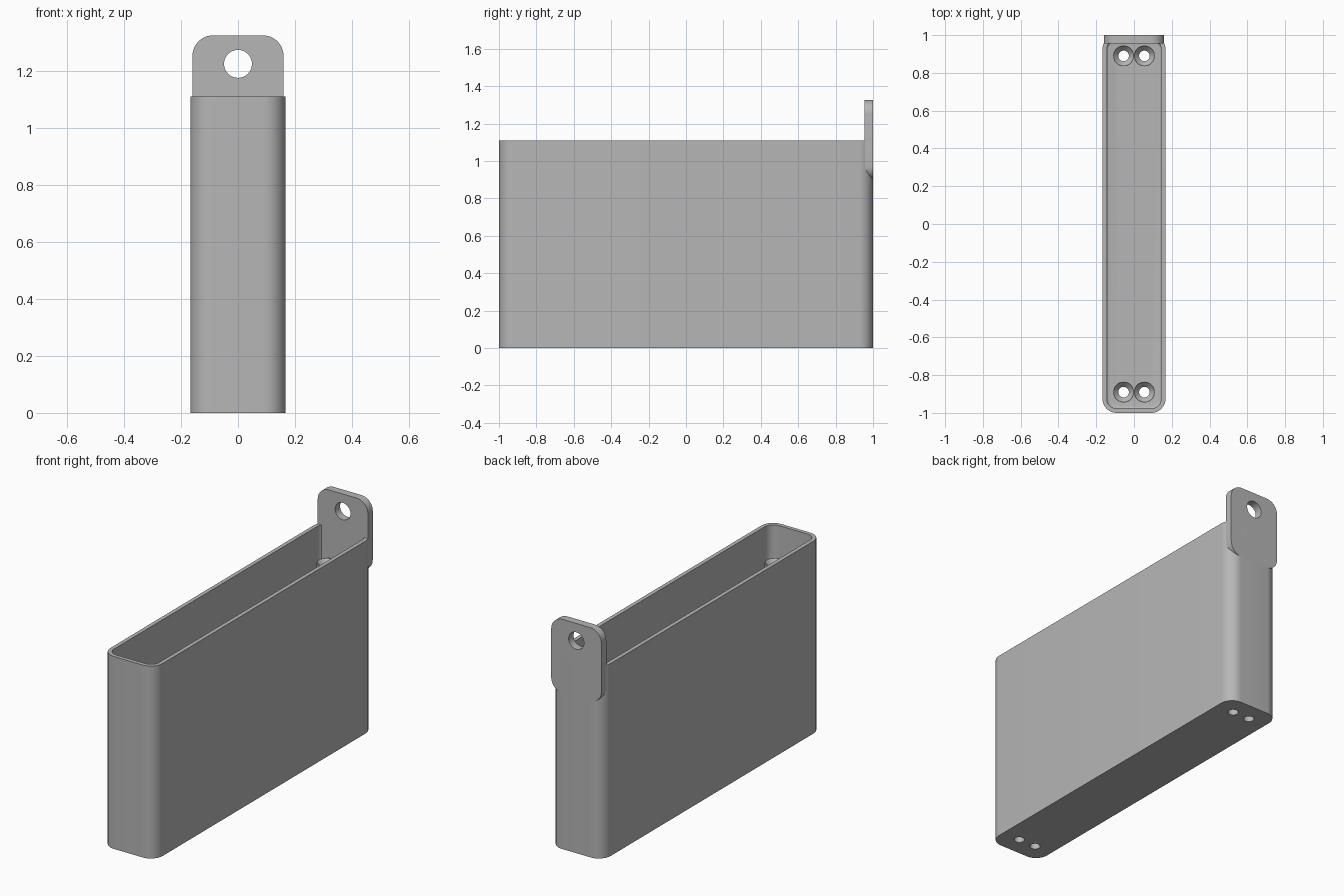
import bpy, bmesh, math

if "Cube" in bpy.data.objects:
    bpy.data.objects.remove(bpy.data.objects["Cube"], do_unlink=True)

gray = bpy.data.materials.new("plain_gray")
gray.use_nodes = True
GRAY = (0.47, 0.47, 0.47, 1)
gray.diffuse_color = GRAY
gray.node_tree.nodes["Principled BSDF"].inputs["Base Color"].default_value = GRAY

HALF_X, HEIGHT, WALL, FLOOR = 0.167, 1.11, 0.023, 0.035
POST_X, POST_Y, POST_R, POST_TOP, HOLE_R = 0.055, 0.89, 0.055, 0.94, 0.028


def rounded_rect(hx, hy, r, steps=10):
    """Counter-clockwise outline with rounded corners."""
    pts = []
    for i, (sx, sy) in enumerate([(1, 1), (-1, 1), (-1, -1), (1, -1)]):
        for k in range(steps + 1):
            a = math.pi / 2 * (i + k / steps)
            pts.append((sx * (hx - r) + r * math.cos(a), sy * (hy - r) + r * math.sin(a)))
    return pts


def circle(r, n=40):
    return [(r * math.cos(2 * math.pi * i / n), r * math.sin(2 * math.pi * i / n)) for i in range(n)]


def loft(name, sections, caps=True):
    """Skin a list of (outline, z); without caps the skin closes on itself."""
    bm = bmesh.new()
    rings = [[bm.verts.new((x, y, z)) for x, y in pts] for pts, z in sections]
    n = len(rings[0])
    pairs = list(zip(rings, rings[1:])) + ([] if caps else [(rings[-1], rings[0])])
    for a, b in pairs:
        for i in range(n):
            j = (i + 1) % n
            bm.faces.new((a[i], a[j], b[j], b[i]))
    if caps:
        bm.faces.new(rings[0][::-1])
        bm.faces.new(rings[-1])
    bmesh.ops.recalc_face_normals(bm, faces=bm.faces)
    mesh = bpy.data.meshes.new(name)
    bm.to_mesh(mesh)
    bm.free()
    obj = bpy.data.objects.new(name, mesh)
    bpy.context.collection.objects.link(obj)
    mesh.materials.append(gray)
    return obj


def activate(obj):
    bpy.ops.object.select_all(action='DESELECT')
    obj.select_set(True)
    bpy.context.view_layer.objects.active = obj


def drill(obj, cutter):
    cutter.hide_render = True
    mod = obj.modifiers.new("hole", 'BOOLEAN')
    mod.operation, mod.solver, mod.object = 'DIFFERENCE', 'EXACT', cutter
    activate(obj)
    bpy.ops.object.modifier_apply(modifier=mod.name)
    bpy.data.objects.remove(cutter, do_unlink=True)


def smooth(obj):
    activate(obj)
    bpy.ops.object.shade_smooth_by_angle(angle=math.radians(30))


# Open case: outer skin, rim, inner skin, small fillet around the floor
def inset(d):
    return rounded_rect(HALF_X - d, 1 - d, 0.075 - d)


FILLET = 0.012
sections = [(inset(0), 0), (inset(0), HEIGHT), (inset(WALL), HEIGHT)]
for k in range(5):
    a = math.pi / 2 * k / 4
    sections.append((inset(WALL + FILLET * (1 - math.cos(a))), FLOOR + FILLET * (1 - math.sin(a))))
case = loft("case", sections)

# Screw posts with countersunk tops, and matching holes in the floor
for end, sy in (("front", -1), ("back", 1)):
    for side, sx in (("right", -1), ("left", 1)):
        x, y = sx * POST_X, sy * POST_Y
        post = loft(f"{end}_{side}_screw_post", [
            (circle(POST_R), FLOOR), (circle(POST_R), POST_TOP), (circle(POST_R - 0.002), POST_TOP),
            (circle(HOLE_R), POST_TOP - 0.027), (circle(HOLE_R), FLOOR)], caps=False)
        post.location = (x, y, 0)
        smooth(post)
        cutter = loft("floor_hole_cutter", [(circle(HOLE_R), -0.1), (circle(HOLE_R), 0.1)])
        cutter.location = (x, y, 0)
        bpy.context.view_layer.update()
        drill(case, cutter)
smooth(case)

# Hanging tab: upright rounded plate at the back with a round hole
TAB_LOW, TAB_HIGH, TAB_THICK = 0.90, 1.325, 0.045
middle = (TAB_LOW + TAB_HIGH) / 2
outline = rounded_rect(0.16, (TAB_HIGH - TAB_LOW) / 2, 0.072)
tab = loft("hanging_tab", [(outline, 0), (outline, TAB_THICK)])
cutter = loft("tab_hole_cutter", [(circle(0.049), -0.1), (circle(0.049), 0.1)])
cutter.location = (0, 1.225 - middle, 0)
bpy.context.view_layer.update()
drill(tab, cutter)
tab.rotation_euler = (math.pi / 2, 0, 0)
tab.location = (0, 1, middle)
smooth(tab)
